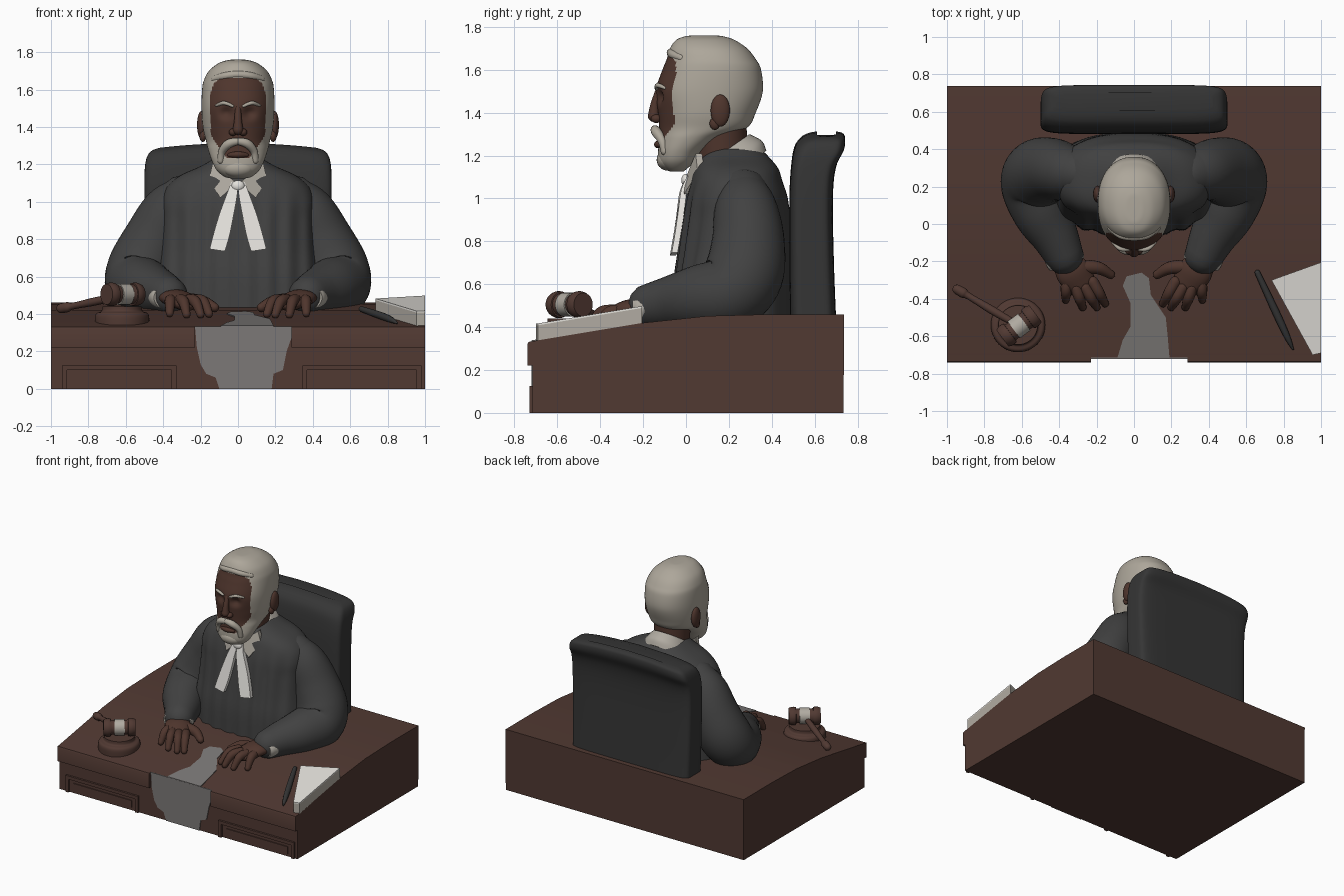
import bpy, bmesh, math
from mathutils import Vector

if "Cube" in bpy.data.objects:
    bpy.data.objects.remove(bpy.data.objects["Cube"])


def mat(name, r, g, b):
    m = bpy.data.materials.new(name)
    m.diffuse_color = (r, g, b, 1)
    m.use_nodes = True
    m.node_tree.nodes["Principled BSDF"].inputs["Base Color"].default_value = m.diffuse_color
    return m


WOOD = mat("dark wood", .082, .041, .032)
SKIN = mat("brown skin", .078, .036, .026)
HAIR = mat("silver hair", .42, .385, .325)
LINEN = mat("pale linen", .44, .41, .36)
WHITE = mat("white cloth", .78, .76, .72)
ROBE = mat("robe charcoal", .053, .053, .053)
CHAIR = mat("chair black", .036, .036, .036)
GREY = mat("grey patch", .20, .19, .185)


def finish(name, bm, m, angle=40):
    bmesh.ops.recalc_face_normals(bm, faces=bm.faces)
    me = bpy.data.meshes.new(name)
    bm.to_mesh(me)
    bm.free()
    me.materials.append(m)
    me.polygons.foreach_set("use_smooth", [True] * len(me.polygons))
    me.set_sharp_from_angle(angle=math.radians(angle))
    ob = bpy.data.objects.new(name, me)
    bpy.context.collection.objects.link(ob)
    return ob


def spline(pts, n):
    """Catmull-Rom through tuples of any length."""
    P = [pts[0]] + list(pts) + [pts[-1]]
    out = []
    for i in range(1, len(P) - 2):
        for k in range(n):
            t = k / n
            out.append(tuple(.5 * (2 * b + (c - a) * t + (2 * a - 5 * b + 4 * c - d) * t * t
                             + (3 * b - a - 3 * c + d) * t ** 3)
                             for a, b, c, d in zip(P[i - 1], P[i], P[i + 1], P[i + 2])))
    return out + [tuple(pts[-1])]


def skin_rings(rings):
    bm = bmesh.new()
    vs = [[bm.verts.new(p) for p in r] for r in rings]
    for a, b in zip(vs, vs[1:]):
        for i in range(len(a)):
            j = (i + 1) % len(a)
            bm.faces.new((a[i], a[j], b[j], b[i]))
    bm.faces.new(vs[0])
    bm.faces.new(vs[-1])
    return bm


def loft(name, rows, m, exp=2.0, seg=48, n=5, tilt=0, x=0, warp=None):
    """Stacked super-ellipses: rows of (z, y front, y back, half width)."""
    rings = []
    for z, yf, yb, rx in spline(rows, n):
        ring = []
        for i in range(seg):
            a = 2 * math.pi * i / seg
            c, s = math.cos(a), math.sin(a)
            dy = math.copysign(abs(s) ** (2 / exp), s) * (yb - yf) / 2
            p = Vector((x + math.copysign(abs(c) ** (2 / exp), c) * rx, (yf + yb) / 2 + dy, z + tilt * dy))
            ring.append(warp(p, a) if warp else p)
        rings.append(ring)
    return finish(name, skin_rings(rings), m)


def tube(name, pts, m, flat=1.0, seg=20, n=5, ends=True):
    """Round tube along (x, y, z, radius) points, with rounded ends."""
    path = [(Vector(p[:3]), p[3]) for p in spline(pts, n)]
    if ends:
        def cap(i, j):
            d = (path[i][0] - path[j][0]).normalized()
            p, r = path[i]
            return [(p + d * r * math.sin(a), r * math.cos(a)) for a in (.4, .8, 1.15, 1.5)]
        path = cap(0, 1)[::-1] + path + cap(-1, -2)
    rings, side = [], None
    for i, (p, r) in enumerate(path):
        t = (path[min(i + 1, len(path) - 1)][0] - path[max(i - 1, 0)][0]).normalized()
        if side is None:
            side = t.cross(Vector((0, 0, 1)))
            if side.length < .2:
                side = Vector((1, 0, 0))
        side = (side - t * side.dot(t)).normalized()
        up = side.cross(t)
        rings.append([p + side * r * math.cos(2 * math.pi * k / seg) + up * r * flat * math.sin(2 * math.pi * k / seg)
                      for k in range(seg)])
    return finish(name, skin_rings(rings), m)


def ball(name, loc, rad, m):
    bm = bmesh.new()
    bmesh.ops.create_uvsphere(bm, u_segments=24, v_segments=14, radius=1)
    for v in bm.verts:
        v.co = Vector(loc) + Vector([a * b for a, b in zip(v.co, rad)])
    return finish(name, bm, m)


def prism(name, pts, d, m):
    """Polygon of 3D points extruded along vector d."""
    d = Vector(d)
    return finish(name, skin_rings([[Vector(p) for p in pts], [Vector(p) + d for p in pts]]), m, 30)


def box(name, x0, x1, y0, y1, z0, z1, m):
    return prism(name, [(x0, y0, z0), (x1, y0, z0), (x1, y1, z0), (x0, y1, z0)], (0, 0, z1 - z0), m)


def top(y):
    return .33 + .167 * (y + .74)


# Desk: sloped top, front ledges and drawer panels
prof = [(-.715, 0), (.735, 0), (.737, .46), (.4, .46), (.1, .452), (-.2, .42), (-.715, top(-.715))]
prism("desk_body", [(-1, y, z) for y, z in prof], (2, 0, 0), WOOD)
for x0, x1, tag in ((-1, -.23, "left"), (.285, 1, "right")):
    prism("desk_ledge_" + tag, [(x0, y, z) for y, z in
          ((-.74, .22), (-.70, .22), (-.70, top(-.7)), (-.735, .331), (-.74, .32))], (x1 - x0, 0, 0), WOOD)
    a, b = (x0 + .06, x1 - .1) if x0 < 0 else (x0 + .06, x1 - .02)
    box("panel_top_rail_" + tag, a, b, -.73, -.71, .10, .125, WOOD)
    box("panel_inner_" + tag, a + .06, b - .06, -.722, -.71, .02, .075, WOOD)
    for k, x in enumerate((a, b - .025)):
        box(f"panel_stile_{tag}_{k}", x, x + .025, -.73, -.71, 0, .11, WOOD)

# Grey patch running over the desk front
front = [(-.1, 0), (-.12, .06), (-.17, .08), (-.2, .13), (-.22, .22), (-.23, .334), (.285, .334),
         (.285, .27), (.26, .2), (.24, .1), (.19, .08), (.18, 0)]
prism("patch_front", [(x, -.721, z) for x, z in front], (0, .008, 0), GREY)
over = [(-.09, -.72), (-.06, -.62), (-.02, -.55), (-.02, -.42), (-.06, -.33), (-.04, -.28), (.04, -.26),
        (.08, -.29), (.09, -.38), (.17, -.5), (.18, -.6), (.19, -.72)]
prism("patch_top", [(x, y, top(y) - .003) for x, y in over], (0, 0, .008), GREY)


# Chair back with arched top
def arch(p, a):
    if p.z > 1.1:
        p.z -= .035 * (p.x / .5) ** 2 * min(1, (p.z - 1.1) / .15)
    return p


loft("chair_back", [(.44, .485, .70, .49), (.7, .482, .69, .495), (1.0, .482, .685, .5), (1.15, .49, .70, .5),
     (1.24, .505, .737, .495), (1.285, .535, .742, .48), (1.305, .57, .73, .455), (1.313, .61, .70, .42)],
     CHAIR, exp=7, seg=96, warp=arch)


# Robe torso with soft pleats on the chest
def pleat(p, a):
    if p.y < .2:
        p.y += .008 * math.cos(p.x * 58) * min(1, max(0, (1.1 - p.z) / .2))
    return p


loft("robe_torso", [(.42, -.06, .49, .45), (.6, -.055, .49, .44), (.75, -.035, .488, .42), (.9, -.015, .485, .41),
     (1.0, .0, .475, .41), (1.08, .02, .45, .38), (1.14, .04, .43, .31), (1.19, .07, .39, .20),
     (1.23, .1, .35, .13)], ROBE, exp=2.5, seg=120, warp=pleat)

# Arms, cuffs and hands, mirrored
for s, tag in ((-1, "left"), (1, "right")):
    tube("sleeve_" + tag, [(s * x, y, z, r) for x, y, z, r in (
        (.30, .27, 1.02, .12), (.37, .28, .94, .15), (.44, .29, .80, .17), (.51, .27, .65, .185),
        (.535, .2, .56, .175), (.49, .06, .535, .155), (.42, -.07, .515, .125), (.375, -.165, .50, .105))],
        ROBE, seg=36, n=6)
    tube("cuff_" + tag, [(s * .40, -.12, .495, .10), (s * .37, -.185, .49, .105), (s * .358, -.215, .488, .098)],
         LINEN, flat=.72, ends=False, seg=32)
    tube("palm_" + tag, [(s * .37, -.18, .485, .07), (s * .33, -.25, .485, .092), (s * .29, -.31, .465, .085)],
         SKIN, flat=.5)
    for k, (kx, ky, tx, ty) in enumerate(((.22, -.31, .155, -.425), (.26, -.34, .20, -.445),
                                          (.31, -.34, .275, -.445), (.36, -.31, .365, -.405))):
        tube(f"finger_{tag}_{k}", [(s * kx, ky, .475, .031), (s * (kx * .45 + tx * .55), ky * .45 + ty * .55, .465, .029),
             (s * tx, ty, top(ty) + .018, .021)], SKIN, seg=14)
    tube("thumb_" + tag, [(s * .28, -.23, .475, .04), (s * .19, -.235, .465, .034), (s * .125, -.27, .435, .024)],
         SKIN, seg=14)
    # Collar wing and neck tab
    prism("collar_wing_" + tag, [(s * .008, .0, 1.10), (s * .135, .045, 1.21), (s * .155, .055, 1.12),
          (s * .095, -.01, 1.02)], (0, .03, 0), LINEN)
    rows = spline([(0, .035, .0, 1.095), (.005, .06, -.03, 1.03), (.025, .10, -.045, .92), (.045, .13, -.06, .82),
                   (.07, .152, -.075, .735)], 5)
    prism("neck_tab_" + tag, [(s * a, y, z) for a, b, y, z in rows] + [(s * b, y + .008, z + .012) for a, b, y, z in rows[::-1]],
          (0, .028, 0), WHITE)
    # Ear, brow, nostril
    ball("ear_" + tag, (s * .195, .16, 1.41), (.024, .045, .075), SKIN)
    ball("ear_lobe_" + tag, (s * .188, .135, 1.35), (.018, .025, .03), SKIN)
    tube("brow_" + tag, [(s * .03, -.138, 1.512, .008), (s * .075, -.132, 1.528, .011), (s * .115, -.098, 1.515, .007)],
         HAIR, seg=10)
    ball("nostril_" + tag, (s * .027, -.138, 1.372), (.022, .025, .02), SKIN)
    tube("moustache_" + tag, [(s * .008, -.145, 1.322, .02), (s * .05, -.138, 1.31, .024), (s * .085, -.112, 1.27, .02),
         (s * .092, -.10, 1.22, .018)], HAIR, seg=14)

# Neck and collar
loft("neck", [(1.08, .05, .31, .12), (1.22, .045, .29, .125), (1.38, .04, .28, .13)], SKIN)
loft("collar_band", [(1.10, .025, .375, .19), (1.15, .02, .355, .165), (1.20, .03, .305, .135), (1.21, .04, .295, .125)],
     LINEN, tilt=.7)
ball("tab_knot", (0, .0, 1.085), (.035, .022, .03), WHITE)


# Head: hair and beard by region, skin on the face
def sockets(p, a):
    if p.y < .05:
        p.y += .03 * math.exp(-((abs(p.x) - .06) / .035) ** 2 - ((p.z - 1.475) / .03) ** 2)
    return p


head = loft("head", [(1.125, -.07, -.01, .04), (1.135, -.095, .0, .075), (1.17, -.125, .04, .115), (1.22, -.13, .08, .14),
            (1.28, -.125, .17, .16), (1.33, -.125, .285, .172), (1.40, -.13, .325, .188), (1.50, -.142, .358, .195),
            (1.60, -.11, .35, .192), (1.65, -.09, .325, .182), (1.70, -.075, .285, .155), (1.74, -.045, .225, .105),
            (1.757, -.0, .17, .055), (1.76, .04, .13, .02)], HAIR, exp=2.2, seg=112, n=8, warp=sockets)
head.data.materials.append(SKIN)
edge = [(1.235, .06), (1.30, .11), (1.36, .145), (1.58, .15), (1.64, .125), (1.665, .08)]
for f in head.data.polygons:
    c = f.center
    for (z0, w0), (z1, w1) in zip(edge, edge[1:]):
        if z0 <= c.z < z1 and c.y < .04 and abs(c.x) < w0 + (w1 - w0) * (c.z - z0) / (z1 - z0):
            f.material_index = 1
tube("nose", [(0, -.128, 1.50, .016), (0, -.145, 1.44, .02), (0, -.15, 1.385, .028)], SKIN)
tube("lower_lip", [(-.045, -.118, 1.25, .012), (0, -.132, 1.252, .017), (.045, -.118, 1.25, .012)], SKIN)
tube("fringe", [(-.125, -.02, 1.655, .018), (-.07, -.06, 1.672, .02), (0, -.07, 1.68, .02), (.07, -.06, 1.672, .02),
     (.125, -.02, 1.655, .018)], HAIR)
ball("chin_beard", (0, -.085, 1.18), (.085, .052, .05), HAIR)

# Gavel on its sounding block
loft("sound_block", [(.34, -.685, -.395, .145), (.385, -.685, -.395, .145), (.405, -.675, -.405, .135),
     (.415, -.65, -.43, .11), (.44, -.645, -.435, .105)], WOOD, x=-.62)
axis, mid = Vector((.8, .6, 0)), Vector((-.615, -.545, .505))


def along(t, r):
    return (*(mid + axis * t), r)


tube("gavel_head", [along(t, r) for t, r in ((-.11, .055), (-.085, .063), (-.06, .06), (-.05, .05), (.05, .05),
     (.06, .06), (.085, .063), (.11, .055))], WOOD, ends=False, n=3, seg=28)
tube("gavel_band", [along(-.035, .056), along(.035, .056)], LINEN, ends=False, seg=28)
tube("gavel_handle", [(-.945, -.35, .43, .026), (-.91, -.37, .437, .027), (-.88, -.388, .443, .018),
     (-.76, -.46, .468, .022), (-.64, -.53, .495, .018)], WOOD, seg=16)

# Book and pen
page = [(.735, -.30), (1, -.205), (1, -.69), (.955, -.70)]
prism("book_pages", [(x, y, top(y) - .005) for x, y in page], (0, 0, .075), LINEN)
prism("book_top_sheet", [(x, y, top(y) + .07) for x, y in page], (0, 0, .009), WHITE)
tube("pen", [(.66, -.26, top(-.26) + .016, .015), (.76, -.475, top(-.475) + .018, .02),
     (.82, -.605, top(-.605) + .016, .016), (.85, -.67, top(-.67) + .01, .005)], CHAIR, seg=12)
